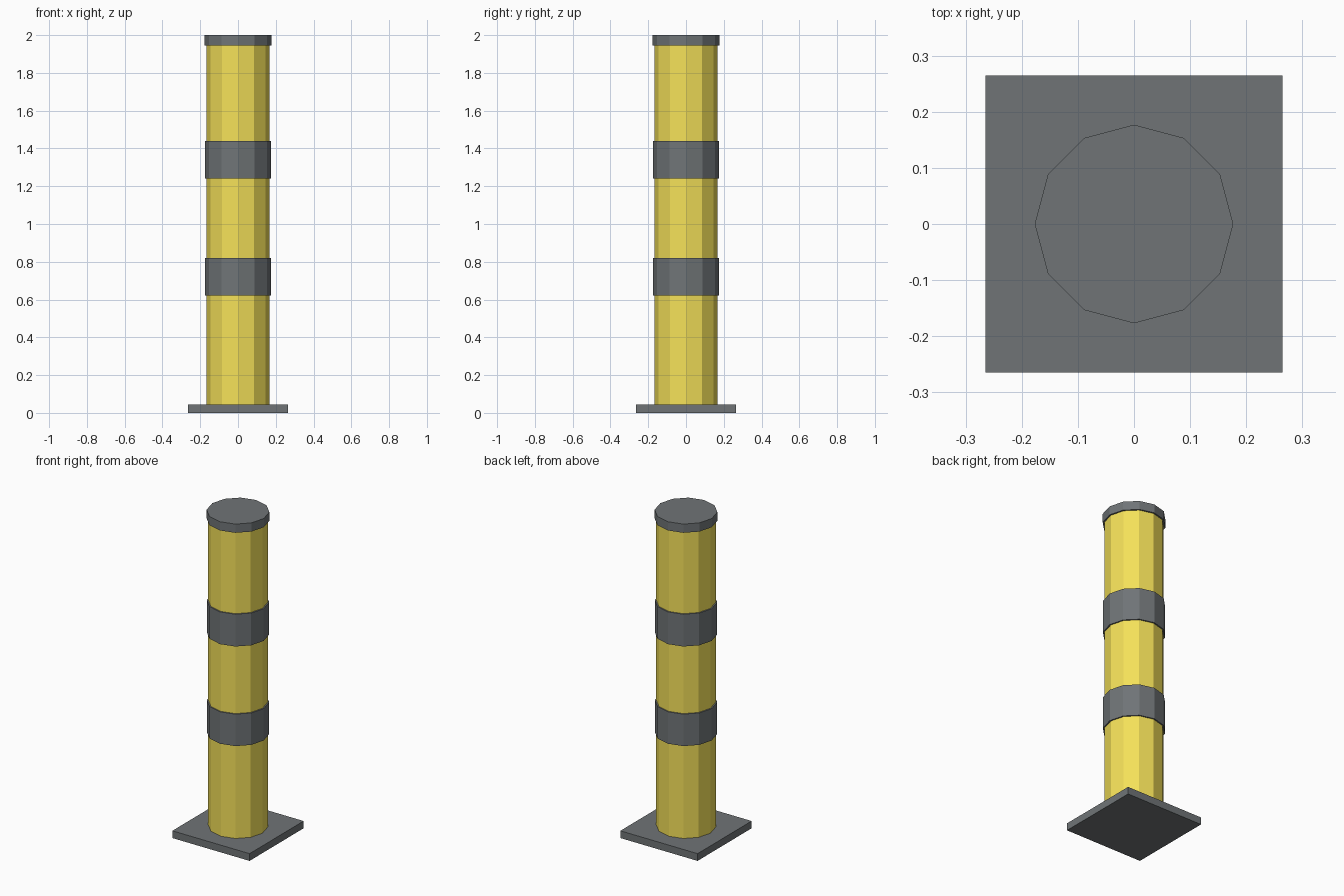
import bpy

if "Cube" in bpy.data.objects:
    bpy.data.objects.remove(bpy.data.objects["Cube"])

SIDES = 12


def paint(name, color):
    mat = bpy.data.materials.new(name)
    mat.diffuse_color = (*color, 1)
    mat.use_nodes = True
    mat.node_tree.nodes["Principled BSDF"].inputs["Base Color"].default_value = mat.diffuse_color
    return mat


def prism(name, radius, z0, z1, mat):
    """Upright 12-sided cylinder between two heights."""
    bpy.ops.mesh.primitive_cylinder_add(
        vertices=SIDES, radius=radius, depth=z1 - z0, location=(0, 0, (z0 + z1) / 2))
    obj = bpy.context.object
    obj.name = name
    obj.data.materials.append(mat)
    return obj


yellow = paint("yellow_paint", (0.91, 0.75, 0.1))
dark = paint("dark_grey", (0.16, 0.175, 0.183))

# Square base plate
bpy.ops.mesh.primitive_cube_add(size=1, location=(0, 0, 0.0225))
base = bpy.context.object
base.name = "base_plate"
base.scale = (0.53, 0.53, 0.045)
base.data.materials.append(dark)

# Yellow post
prism("post", 0.168, 0.045, 1.95, yellow)

# Dark bands and top cap, slightly wider than the post
prism("lower_band", 0.176, 0.622, 0.82, dark)
prism("upper_band", 0.176, 1.24, 1.44, dark)
prism("top_cap", 0.177, 1.946, 2.0, dark)
